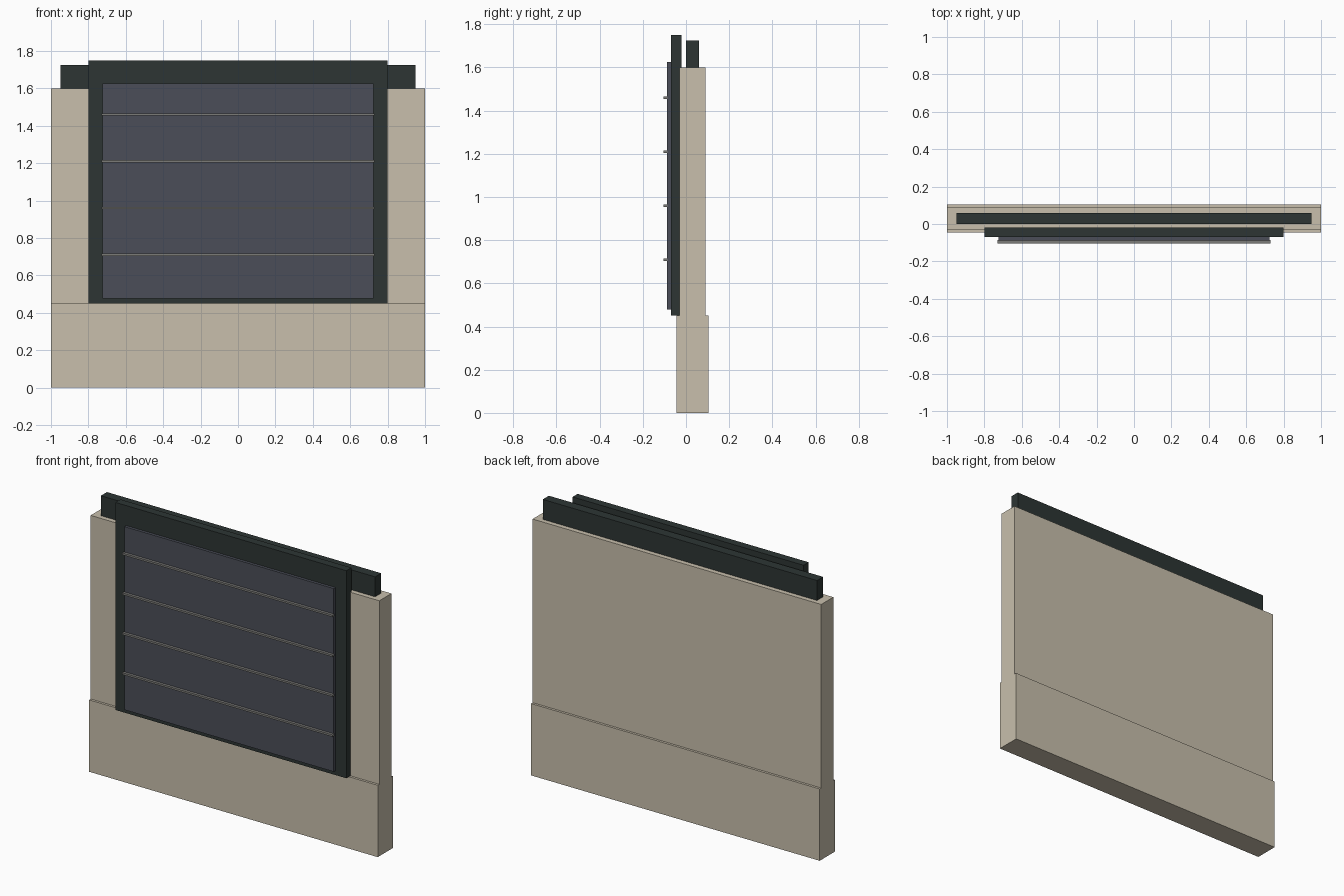
import bpy
import bmesh
from mathutils import Vector

cube = bpy.data.objects.get("Cube")
if cube:
    bpy.data.objects.remove(cube, do_unlink=True)


def material(name, rgb):
    mat = bpy.data.materials.new(name)
    mat.use_nodes = True
    colour = (*rgb, 1.0)
    mat.diffuse_color = colour
    mat.node_tree.nodes["Principled BSDF"].inputs["Base Color"].default_value = colour
    return mat


def box(name, half_width, y_range, z_range, mat):
    """Box centred on x = 0, spanning the given depth and height."""
    low = Vector((-half_width, y_range[0], z_range[0]))
    high = Vector((half_width, y_range[1], z_range[1]))
    bm = bmesh.new()
    bmesh.ops.create_cube(bm, size=1)
    for v in bm.verts:
        v.co = (low + high) / 2 + v.co * (high - low)
    mesh = bpy.data.meshes.new(name)
    bm.to_mesh(mesh)
    bm.free()
    mesh.materials.append(mat)
    obj = bpy.data.objects.new(name, mesh)
    bpy.context.collection.objects.link(obj)
    return obj


beige = material("beige plaster", (0.578, 0.521, 0.413))
dark = material("dark green metal", (0.026, 0.036, 0.034))
slate = material("slate shutter", (0.070, 0.076, 0.098))
grey = material("grey trim", (0.20, 0.20, 0.19))

# Wall: thicker plinth below, slimmer wall above, dark coping on top
box("plinth", 1.0, (-0.045, 0.105), (0, 0.45), beige)
box("wall", 1.0, (-0.03, 0.09), (0.45, 1.6), beige)
box("coping", 0.95, (0.0, 0.06), (1.6, 1.725), dark)

# Shutter: backing frame, raised panel and evenly spaced ribs
box("shutter_frame", 0.8, (-0.07, -0.02), (0.45, 1.75), dark)
box("shutter_panel", 0.725, (-0.088, -0.07), (0.478, 1.625), slate)
for i in range(4):
    z = 0.71 + 0.25 * i
    box(f"shutter_rib_{i + 1}", 0.73, (-0.105, -0.086), (z - 0.006, z + 0.006), grey)
